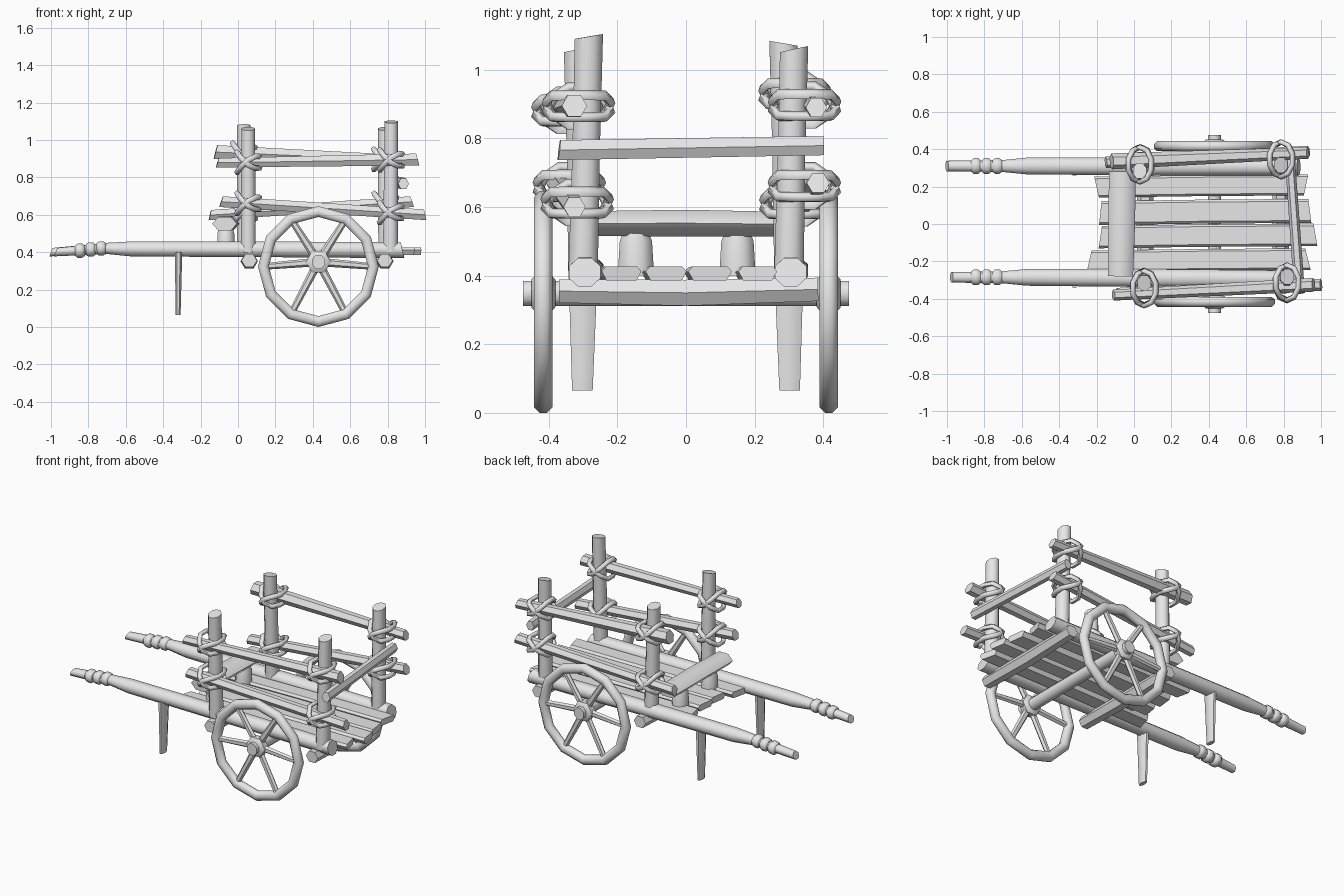
import bpy, bmesh
from math import sin, cos, tau, pi, radians
from mathutils import Vector as V

cube = bpy.data.objects.get("Cube")
if cube:
    bpy.data.objects.remove(cube)

wood = bpy.data.materials.new("plain grey")
wood.use_nodes = True
grey = (0.8, 0.8, 0.8, 1)
wood.diffuse_color = grey
wood.node_tree.nodes["Principled BSDF"].inputs["Base Color"].default_value = grey

X, Y, Z = V((1, 0, 0)), V((0, 1, 0)), V((0, 0, 1))


def ngon(n):
    """Regular unit section with a flat on each main axis."""
    k = 1 / cos(pi / n)
    return [(k * cos(tau * (i + .5) / n), k * sin(tau * (i + .5) / n)) for i in range(n)]


PLANK = [(1, .3), (.8, 1), (-.8, 1), (-1, .3), (-.75, -1), (.75, -1)]


def sweep(name, pts, radii, up, section, closed=False, slant=(0, 0), angle=50):
    """Sweep a section along points; radii holds one (a, b) pair or one per point."""
    pts = [V(p) for p in pts]
    n = len(pts)
    if not isinstance(radii, list):
        radii = [radii] * n
    bm = bmesh.new()
    rings = []
    for i, p in enumerate(pts):
        if closed:
            t = pts[(i + 1) % n] - pts[i - 1]
        else:
            t = pts[min(i + 1, n - 1)] - pts[max(i - 1, 0)]
        t.normalize()
        u = (up - t * up.dot(t)).normalized()
        v = t.cross(u)
        cut = 0 if closed else slant[0] if i == 0 else slant[1] if i == n - 1 else 0
        a, b = radii[i]
        rings.append([bm.verts.new(p + u * a * c + v * b * s + t * cut * c) for c, s in section])
    m = len(section)
    for i in range(n if closed else n - 1):
        r, q = rings[i], rings[(i + 1) % n]
        for j in range(m):
            k = (j + 1) % m
            bm.faces.new((r[j], r[k], q[k], q[j]))
    if not closed:
        bm.faces.new(rings[0])
        bm.faces.new(rings[-1])
    bmesh.ops.recalc_face_normals(bm, faces=bm.faces)
    mesh = bpy.data.meshes.new(name)
    bm.to_mesh(mesh)
    bm.free()
    ob = bpy.data.objects.new(name, mesh)
    bpy.context.collection.objects.link(ob)
    mesh.materials.append(wood)
    bpy.ops.object.select_all(action='DESELECT')
    ob.select_set(True)
    bpy.context.view_layer.objects.active = ob
    bpy.ops.object.shade_smooth_by_angle(angle=radians(angle))
    return ob


# Shafts with thin handles and three grip wraps each
for side, start, y0, y1 in (("left", -1, .31, .305), ("right", -.975, -.285, -.295)):
    sweep(side + "_shaft",
          [(start, y0, .4), (-.7, y0, .42), (-.57, y0, .417), (.2, (y0 + y1) / 2, .415), (.88, y1, .41)],
          [(.022, .028), (.03, .032), (.04, .045), (.042, .048), (.042, .046)], Z, ngon(8), slant=(.01, -.01))
    for k in range(3):
        x, z = -.845 + k * .057, .408 + k * .006
        sweep(side + "_grip_wrap", [(x - .026, y0, z), (x - .012, y0, z), (x + .012, y0, z), (x + .026, y0, z)],
              [(.028, .03), (.038, .042), (.038, .042), (.028, .03)], Z, ngon(8))

    # Tapered rest leg under each shaft
    s = 1 if y0 > 0 else -1
    sweep(side + "_rest_leg", [(-.32, s * .302, .065), (-.318, s * .3, .4)],
          [(.03, .013), (.042, .02)], Y, ngon(8))

# Floor planks
for y, half, x0, x1, cut in ((.205, .056, -.2, .92, -.012), (.066, .064, -.18, .94, .008),
                             (-.062, .06, -.18, .97, .01), (-.192, .058, -.24, .93, .014)):
    sweep("floor_plank", [(x0, y - .008, .404), (.35, y, .406), (x1, y + .004, .406)],
          (half, .02), Y, PLANK, slant=(cut, -cut), angle=30)

# Cross beams below the floor, and the axle
for x in (.06, .785):
    sweep("cross_beam", [(x, -.37, .355), (x, 0, .35), (x, .385, .36)],
          [(.034, .036), (.038, .04), (.034, .036)], Z, ngon(6))
sweep("axle", [(.43, -.475, .348), (.43, .475, .348)], (.037, .034), Z, ngon(8))

# Wheels: twelve-sided rim, hub and six spokes
for side, s in (("left", 1), ("right", -1)):
    y = s * .416
    hub = V((.43, y, .348))
    mid = V((.43, y, .323))
    rim = [mid + V((cos(tau * i / 12), 0, sin(tau * i / 12))) * .294 for i in range(12)]
    sweep(side + "_wheel_rim", rim, (.027, .029), Y, ngon(8), closed=True)
    sweep(side + "_wheel_hub", [hub - Y * .035, hub - Y * .02, hub + Y * .02, hub + Y * .035],
          [(.04, .04), (.058, .058), (.058, .058), (.04, .04)], Z, ngon(6))
    for i in range(6):
        sweep(side + "_wheel_spoke", [hub, rim[2 * i]], [(.014, .02), (.014, .015)], Y, ngon(6))

# Corner posts: base x, base y, top x, top y, height, slope of the cut top
POSTS = {("left", "front"): (.035, .3, .03, .284, 1.077, -.008),
         ("right", "front"): (.055, -.3, .055, -.315, 1.06, .008),
         ("left", "rear"): (.79, .3, .785, .315, 1.06, .01),
         ("right", "rear"): (.815, -.3, .82, -.283, 1.097, .008)}
for (side, end), (bx, by, tx, ty, h, cut) in POSTS.items():
    sweep(f"{side}_{end}_post", [(bx, by, .4), ((bx + tx) / 2, (by + ty) / 2, .75), (tx, ty, h)],
          [(.043, .04), (.04, .038), (.041, .036)], Y, ngon(8), slant=(0, cut))

# Side rails lashed to the outside of the posts
RAILS = (("left", "upper", (-.12, .335, .935), (.93, .38, .89), .037, .027),
         ("left", "lower", (-.15, .33, .598), (.93, .385, .67), .027, .029),
         ("right", "upper", (-.11, -.38, .878), (.96, -.325, .895), .025, .032),
         ("right", "lower", (-.09, -.375, .67), (1, -.325, .6), .029, .028))
for side, level, a, b, ra, rb in RAILS:
    a, b = V(a), V(b)
    sweep(f"{side}_{level}_rail", [a, b], [(ra, ra), (rb, rb)], Z, ngon(6), slant=(.008, -.008))
    # Two crossed rope loops where each rail meets a post
    for end in ("front", "rear"):
        bx, by, tx, ty, h, cut = POSTS[(side, end)]
        at = a.lerp(b, ((bx + tx) / 2 - a.x) / (b.x - a.x))
        f = (at.z - .4) / (h - .4)
        post_y = by + (ty - by) * f
        out = 1 if side == "left" else -1
        mid = V((bx + (tx - bx) * f, (post_y + at.y) / 2 + out * .003, at.z))
        for s in (1, -1):
            diag = V((.064, 0, s * .046))
            loop = [mid + Y * .093 * cos(tau * i / 10) + diag * sin(tau * i / 10)
                    + Z * s * .014 * cos(tau * i / 5) for i in range(10)]
            axis = diag.cross(Y).normalized()
            sweep(f"{side}_{end}_{level}_lashing", loop, (.013, .012), axis, ngon(5), closed=True, angle=75)

# Rear cross rail
sweep("rear_cross_rail", [(.885, -.37, .766), (.83, .4, .779)],
      [(.029, .025), (.028, .023)], Z, ngon(6), slant=(.004, 0))

# Raised front bar on two stubby supports
sweep("front_bar", [(-.072, -.28, .552), (-.066, 0, .553), (-.062, .28, .55)],
      [(.036, .058), (.039, .062), (.036, .062)], Z, ngon(6))
for y in (-.146, .15):
    sweep("front_bar_support", [(-.065, y, .4), (-.065, y, .5), (-.065, y, .53)],
          [(.053, .047), (.047, .045), (.036, .036)], Y, ngon(8))
